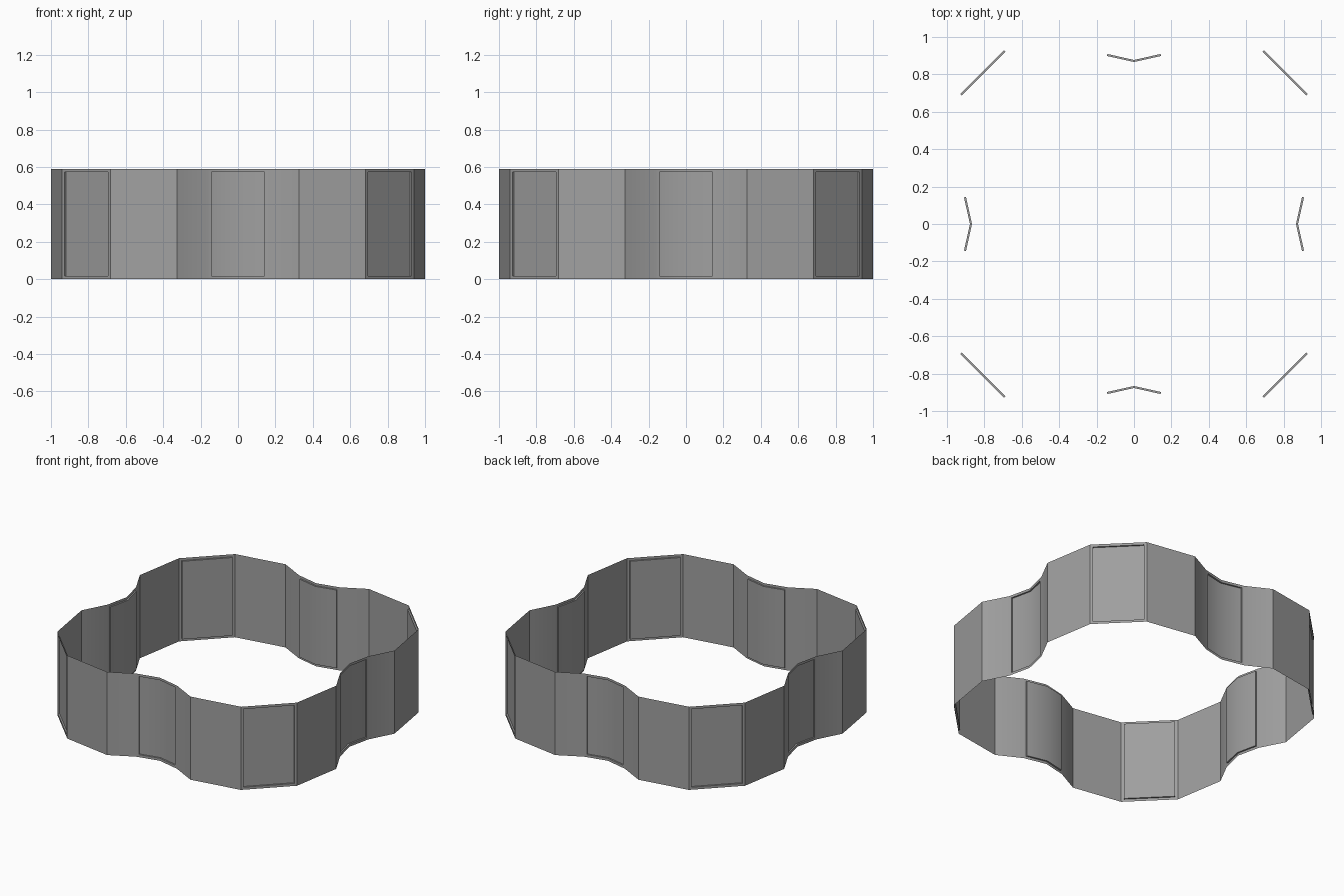
import bpy, bmesh, math
from mathutils import Vector, Matrix

HEIGHT = 0.59
FRAME = 0.018      # border left around each recessed panel
DEPTH = 0.011      # how far the panels sit inward

cube = bpy.data.objects.get("Cube")
if cube:
    bpy.data.objects.remove(cube, do_unlink=True)

grey = bpy.data.materials.new("wall_grey")
grey.use_nodes = True
colour = (0.35, 0.35, 0.35, 1)
grey.diffuse_color = colour
grey.node_tree.nodes["Principled BSDF"].inputs["Base Color"].default_value = colour

# One quarter of the plan outline, from the middle of one notch to the next
quarter = [(0.877, 0), (0.913, 0.16), (1, 0.327), (0.941, 0.682),
           (0.682, 0.941), (0.327, 1), (0.16, 0.913)]
SEGMENTS = len(quarter)
PANEL_SEGMENTS = {0, 3, 6}   # notch halves and the diagonal corner

outline = []
for k in range(4):
    turn = Matrix.Rotation(k * math.pi / 2, 2)
    outline += [turn @ Vector(p) for p in quarter]

# Thin wall ring
bm = bmesh.new()
low = [bm.verts.new((p.x, p.y, 0)) for p in outline]
high = [bm.verts.new((p.x, p.y, HEIGHT)) for p in outline]
panels = []
for i in range(len(outline)):
    j = (i + 1) % len(outline)
    face = bm.faces.new((low[i], low[j], high[j], high[i]))
    if i % SEGMENTS in PANEL_SEGMENTS:
        panels.append(face)
bm.normal_update()

# Frame around each panel, then push the panel inward
bmesh.ops.inset_region(bm, faces=panels, thickness=FRAME, depth=0,
                       use_boundary=True, use_even_offset=True)
bm.normal_update()
pushes = {v: v.normal.copy() for v in bm.verts}
for v in {v for f in panels for v in f.verts}:
    pushes[v] = sum((f.normal for f in v.link_faces if f in panels), Vector()).normalized()
rim = {e for f in panels for e in f.edges
       if sum(g in panels for g in e.link_faces) == 1}
moved = {v: pushes[v] for f in panels for v in f.verts}
inner = {v: bm.verts.new(v.co - n * DEPTH) for v, n in moved.items()}
for f in panels:
    bm.faces.new([inner[v] for v in f.verts])
for e in rim:
    owner = next(f for f in e.link_faces if f in panels)
    loop = next(l for l in owner.loops if l.edge == e)
    a, b = loop.vert, loop.link_loop_next.vert
    bm.faces.new((a, b, inner[b], inner[a]))
bmesh.ops.delete(bm, geom=panels, context='FACES')
bm.normal_update()

# Smooth shading with sharp corners
for f in bm.faces:
    f.smooth = True
for e in bm.edges:
    e.smooth = len(e.link_faces) == 2 and e.calc_face_angle(0) < math.radians(30)

mesh = bpy.data.meshes.new("wall_ring")
bm.to_mesh(mesh)
bm.free()
mesh.materials.append(grey)
ring = bpy.data.objects.new("wall_ring", mesh)
bpy.context.collection.objects.link(ring)
